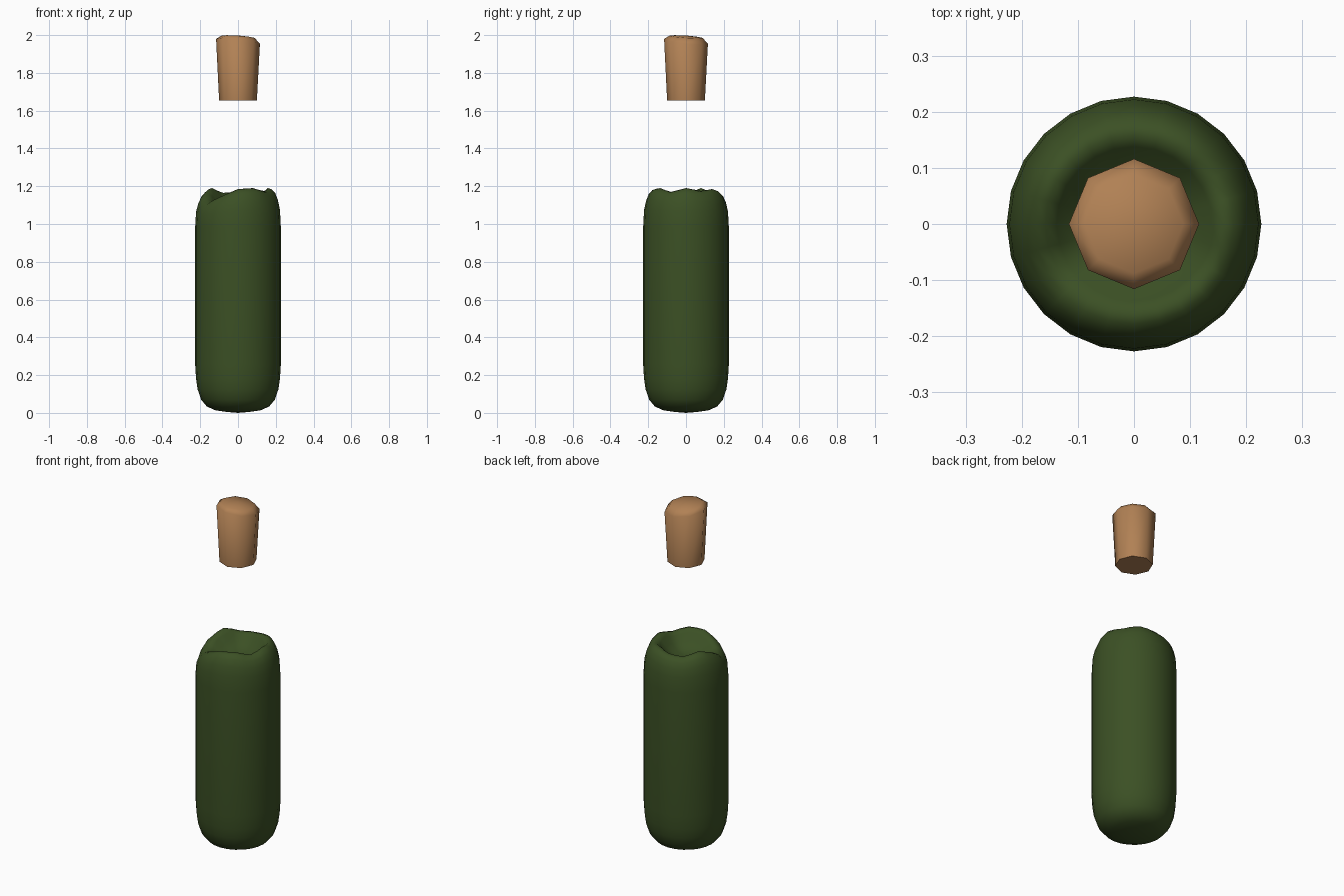
import bpy, bmesh, math

if "Cube" in bpy.data.objects:
    bpy.data.objects.remove(bpy.data.objects["Cube"])


def material(name, color):
    m = bpy.data.materials.new(name)
    m.diffuse_color = (*color, 1)
    m.use_nodes = True
    m.node_tree.nodes["Principled BSDF"].inputs["Base Color"].default_value = m.diffuse_color
    return m


def loft(name, rings, sides, low, high, mat, angle):
    """Skin rings of radius(a), height(a) and close both ends with a fan."""
    bm = bmesh.new()
    angles = [2 * math.pi * i / sides for i in range(sides)]
    loops = [[bm.verts.new((r * math.cos(a), r * math.sin(a), z(a))) for a in angles]
             for r, z in rings]
    for lo, hi in zip(loops, loops[1:]):
        for i in range(sides):
            j = (i + 1) % sides
            bm.faces.new((lo[i], lo[j], hi[j], hi[i]))
    bottom, top = bm.verts.new((0, 0, low)), bm.verts.new((0, 0, high))
    for i in range(sides):
        j = (i + 1) % sides
        bm.faces.new((bottom, loops[0][j], loops[0][i]))
        bm.faces.new((top, loops[-1][i], loops[-1][j]))
    me = bpy.data.meshes.new(name)
    bm.to_mesh(me)
    bm.free()
    me.materials.append(mat)
    ob = bpy.data.objects.new(name, me)
    bpy.context.collection.objects.link(ob)
    bpy.context.view_layer.objects.active = ob
    ob.select_set(True)
    bpy.ops.object.shade_smooth_by_angle(angle=math.radians(angle))
    ob.select_set(False)
    return ob


green = material("dark_green", (0.044, 0.08, 0.018))
tan = material("cork_tan", (0.44, 0.22, 0.09))

# Uneven rim height, one value every 30 degrees
RIM = [1.19, 1.175, 1.185, 1.17, 1.165, 1.19, 1.16, 1.115, 1.15, 1.185, 1.19, 1.17]


def rim(a):
    t = a / (2 * math.pi) * 12
    i = int(t + 1e-6)
    f = (1 - math.cos(math.pi * (t - i))) / 2
    return RIM[i % 12] * (1 - f) + RIM[(i + 1) % 12] * f


def flat(z):
    return lambda a: z


def toward_rim(base, t):
    return lambda a: base + (rim(a) - base) * t


# Body: rounded base, straight wall, wavy shoulder, sunken top
body = [(r, flat(z)) for r, z in
        [(0.06, 0.005), (0.12, 0.014), (0.165, 0.034), (0.195, 0.07),
         (0.214, 0.125), (0.222, 0.18), (0.227, 0.26), (0.227, 0.6), (0.227, 0.98)]]
body += [(r, toward_rim(1.0, t)) for r, t in
         [(0.222, 0.4), (0.211, 0.67), (0.197, 0.86), (0.178, 0.97), (0.158, 1.0)]]
body += [(r, toward_rim(1.09, t)) for r, t in [(0.138, 0.8), (0.11, 0.4), (0.07, 0.1)]]
loft("bottle_body", body, 24, 0.0, 1.085, green, 80)

# Cork: eight-sided taper with a slightly tilted, domed top
cork = [(0.10, flat(1.655)),
        (0.116, lambda a: 1.967 - 0.013 * (math.cos(a) + math.sin(a))),
        (0.088, lambda a: 1.991 - 0.006 * (math.cos(a) + math.sin(a)))]
loft("cork_stopper", cork, 8, 1.655, 1.998, tan, 65)
